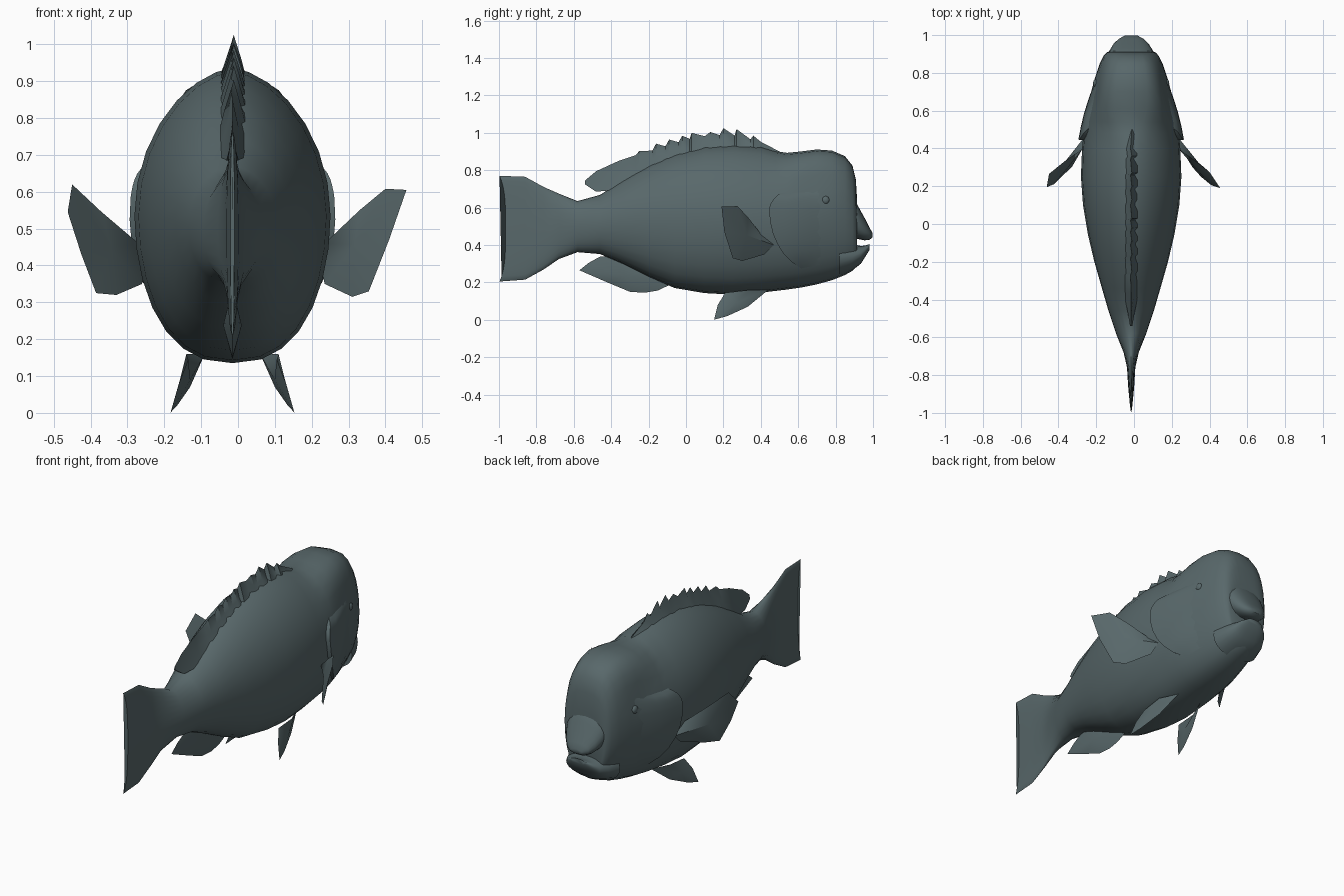
import bpy, bmesh, math
from mathutils import Vector

if "Cube" in bpy.data.objects:
    bpy.data.objects.remove(bpy.data.objects["Cube"])

skin = bpy.data.materials.new("slate_grey_skin")
skin.diffuse_color = (0.098, 0.138, 0.145, 1)
skin.use_nodes = True
skin.node_tree.nodes["Principled BSDF"].inputs["Base Color"].default_value = skin.diffuse_color
CX = -0.015  # body mid-plane

# Body stations: y, bottom z, top z, half width, exponent of the upper half
BODY = [
    (-0.965, 0.205, 0.770, 0.010, 1.0), (-0.86, 0.215, 0.765, 0.016, 1.0),
    (-0.76, 0.270, 0.710, 0.022, 1.0), (-0.68, 0.325, 0.675, 0.040, 1.0),
    (-0.58, 0.362, 0.635, 0.080, 1.0), (-0.46, 0.352, 0.668, 0.120, 1.05),
    (-0.34, 0.300, 0.745, 0.155, 1.1), (-0.20, 0.230, 0.825, 0.195, 1.15),
    (-0.06, 0.170, 0.885, 0.228, 1.2), (0.10, 0.143, 0.925, 0.255, 1.2),
    (0.25, 0.135, 0.935, 0.266, 1.2), (0.40, 0.145, 0.925, 0.260, 1.2),
    (0.48, 0.155, 0.902, 0.252, 1.12), (0.54, 0.162, 0.893, 0.246, 0.90),
    (0.61, 0.172, 0.900, 0.234, 0.70), (0.70, 0.190, 0.911, 0.212, 0.62),
    (0.78, 0.212, 0.905, 0.190, 0.60), (0.85, 0.240, 0.875, 0.166, 0.60),
    (0.89, 0.262, 0.825, 0.146, 0.60), (0.908, 0.280, 0.750, 0.130, 0.62),
    (0.915, 0.295, 0.640, 0.112, 0.65),
]


def station(y):
    """Body section linearly interpolated at y."""
    for a, b in zip(BODY, BODY[1:]):
        if y <= b[0]:
            t = (y - a[0]) / (b[0] - a[0])
            return [p + (q - p) * t for p, q in zip(a, b)]
    return list(BODY[-1])


def skin_point(y, ang, out=0.0):
    """Point on the body surface, optionally pushed outward."""
    _, lo, hi, w, full = station(y)
    c, s = math.cos(ang), math.sin(ang)
    # temple hollow between forehead hump and cheek
    w -= 0.022 * math.exp(-((y - 0.66) / 0.09) ** 2 - ((s - 0.5) / 0.22) ** 2)
    x = math.copysign(abs(c) ** (full if s > 0 else 0.82), c) * (w + out)
    return Vector((CX + x, y, (lo + hi) / 2 + s * ((hi - lo) / 2)))


def finish(ob, angle=40):
    ob.data.materials.clear()
    ob.data.materials.append(skin)
    bpy.ops.object.select_all(action='DESELECT')
    ob.select_set(True)
    bpy.context.view_layer.objects.active = ob
    bpy.ops.object.shade_smooth_by_angle(angle=math.radians(angle))


def add(name, verts, faces, angle=40):
    me = bpy.data.meshes.new(name)
    me.from_pydata([tuple(v) for v in verts], [], faces)
    bm = bmesh.new()
    bm.from_mesh(me)
    bmesh.ops.recalc_face_normals(bm, faces=bm.faces)
    bm.to_mesh(me)
    bm.free()
    ob = bpy.data.objects.new(name, me)
    bpy.context.collection.objects.link(ob)
    finish(ob, angle)


def grid_faces(rows, cols, closed=False):
    n = cols if closed else cols - 1
    return [(r * cols + c, r * cols + (c + 1) % cols,
             (r + 1) * cols + (c + 1) % cols, (r + 1) * cols + c)
            for r in range(rows - 1) for c in range(n)]


def tube(name, verts, seg, angle=50):
    """Closed loft through rings of seg points, capped at both ends."""
    n = len(verts)
    add(name, verts, grid_faces(n // seg, seg, True)
        + [tuple(range(seg)), tuple(range(n - seg, n))], angle)


def fin(name, pts, thick):
    """Thin fin: a fan of faces around its centre, thickest in the middle."""
    pts = [Vector(p) for p in pts]
    n = len(pts)
    mid = sum(pts, Vector()) / n
    normal = Vector()
    for i in range(n):
        normal += (pts[i] - mid).cross(pts[(i + 1) % n] - mid)
    normal.normalize()
    verts = pts + [mid + normal * thick, mid - normal * thick]
    add(name, verts, [(i, (i + 1) % n, k) for i in range(n) for k in (n, n + 1)], 50)


# Body with tail, lofted from tail edge to forehead
SEG = 28
verts = []
for i, st in enumerate(BODY):
    for k in range(SEG):
        ang = 2 * math.pi * k / SEG
        p = skin_point(st[0], ang)
        if i == 0:  # swept tail corners
            p.y -= 0.032 * abs(math.sin(ang)) ** 4
            p.x = CX + (p.x - CX) * 0.6
        verts.append(p)
tube("body", verts, SEG)

# Upper and lower jaws with an open gap: y, bottom z, top z, half width
UPPER = [(0.84, 0.44, 0.70, 0.135), (0.90, 0.435, 0.645, 0.122), (0.93, 0.43, 0.590, 0.108),
         (0.955, 0.425, 0.545, 0.092), (0.98, 0.428, 0.495, 0.066), (0.997, 0.44, 0.465, 0.035)]
LOWER = [(0.82, 0.235, 0.42, 0.150), (0.89, 0.265, 0.405, 0.130), (0.935, 0.300, 0.395, 0.105),
         (0.96, 0.340, 0.398, 0.082), (0.982, 0.375, 0.405, 0.045)]
for name, rings in (("upper_jaw", UPPER), ("lower_jaw", LOWER)):
    verts = []
    for y, lo, hi, w in rings:
        for k in range(20):
            a = 2 * math.pi * k / 20
            c, s = math.cos(a), math.sin(a)
            verts.append((CX + math.copysign(abs(c) ** 0.8, c) * w, y,
                          (lo + hi) / 2 + s * (hi - lo) / 2))
    tube(name, verts, 20)

# Gill covers, raised at the rear edge, and eyes
for side, label in ((1, "right"), (-1, "left")):
    rows, cols = 13, 6
    verts = []
    for r in range(rows):
        t = r / (rows - 1) * 2 - 1
        ang = math.radians(8 + (16 if t > 0 else 54) * t)
        rear = 0.445 + (0.06 if t > 0 else 0.17) * abs(t) ** 2
        for c in range(cols):
            u = max(0, c - 1) / (cols - 2)
            out = -0.02 if c == 0 else 0.024 * (1 - u) * (1 - t ** 6) - 0.003 * u
            p = skin_point(rear + (0.74 - rear) * u, ang, out)
            p.x = CX + (p.x - CX) * side
            verts.append(p)
    add(label + "_gill_cover", verts, grid_faces(rows, cols), 35)
    e = skin_point(0.745, math.radians(14))
    bpy.ops.mesh.primitive_uv_sphere_add(
        segments=12, ring_count=8, location=(CX + (e.x - CX - 0.006) * side, 0.745, 0.64))
    eye = bpy.context.object
    eye.name = label + "_eye"
    eye.scale = (0.014, 0.022, 0.022)
    finish(eye)

# Dorsal fin: jagged ridge flaring into the back
RIDGE = [(-0.54, 0.745), (-0.48, 0.795), (-0.36, 0.850), (-0.27, 0.880),
         (-0.25, 0.902), (-0.18, 0.905), (-0.16, 0.942), (-0.11, 0.928),
         (-0.09, 0.964), (-0.04, 0.950), (-0.02, 0.984), (0.02, 0.968),
         (0.03, 1.0), (0.10, 0.982), (0.13, 1.004), (0.18, 0.988),
         (0.20, 1.025), (0.26, 0.985), (0.27, 1.02), (0.345, 0.965),
         (0.36, 0.985), (0.40, 0.952), (0.50, 0.900)]
verts = []
for i, (y, z) in enumerate(RIDGE):
    base = {0: 0.725, 1: 0.685}.get(i, station(y)[2] - 0.035)
    half = {0: 0.006, 1: 0.016}.get(i, 0.040)
    sway = 0.007 * (-1) ** i if i > 2 else 0
    mid = base + (z - base) * 0.5
    verts += [(CX - half, y, base), (CX - half * 0.42 + sway, y, mid),
              (CX + sway * 0.5, y, z), (CX + half * 0.42 + sway, y, mid),
              (CX + half, y, base)]
tube("dorsal_fin", verts, 5, 40)

# Anal fin
fin("anal_fin", [(CX, y, z) for y, z in (
    (-0.06, 0.20), (-0.15, 0.157), (-0.22, 0.145), (-0.30, 0.150), (-0.42, 0.20),
    (-0.57, 0.265), (-0.52, 0.305), (-0.46, 0.338), (-0.38, 0.345), (-0.2, 0.27))], 0.025)

# Paired pectoral fins, the left one turned slightly, and pelvic fins
RIGHT = [(0.225, 0.47, 0.40), (0.235, 0.40, 0.46), (0.33, 0.33, 0.55),
         (0.40, 0.275, 0.608), (0.457, 0.19, 0.605), (0.41, 0.205, 0.47),
         (0.355, 0.25, 0.33), (0.31, 0.30, 0.315), (0.235, 0.42, 0.35)]
LEFT = [(-0.255, 0.47, 0.40), (-0.27, 0.40, 0.46), (-0.37, 0.33, 0.545),
        (-0.45, 0.265, 0.62), (-0.462, 0.195, 0.545), (-0.425, 0.21, 0.43),
        (-0.385, 0.25, 0.325), (-0.33, 0.30, 0.32), (-0.26, 0.42, 0.35)]
fin("right_pectoral_fin", RIGHT, 0.016)
fin("left_pectoral_fin", LEFT, 0.016)
PELVIC = [(0.075, 0.44, 0.16), (0.125, 0.34, 0.16), (0.12, 0.21, 0.145),
          (0.145, 0.17, 0.08), (0.168, 0.15, 0.001), (0.15, 0.22, 0.02),
          (0.115, 0.33, 0.07)]
for side, label in ((1, "right"), (-1, "left")):
    fin(label + "_pelvic_fin", [(CX + x * side, y, z) for x, y, z in PELVIC], 0.014)
